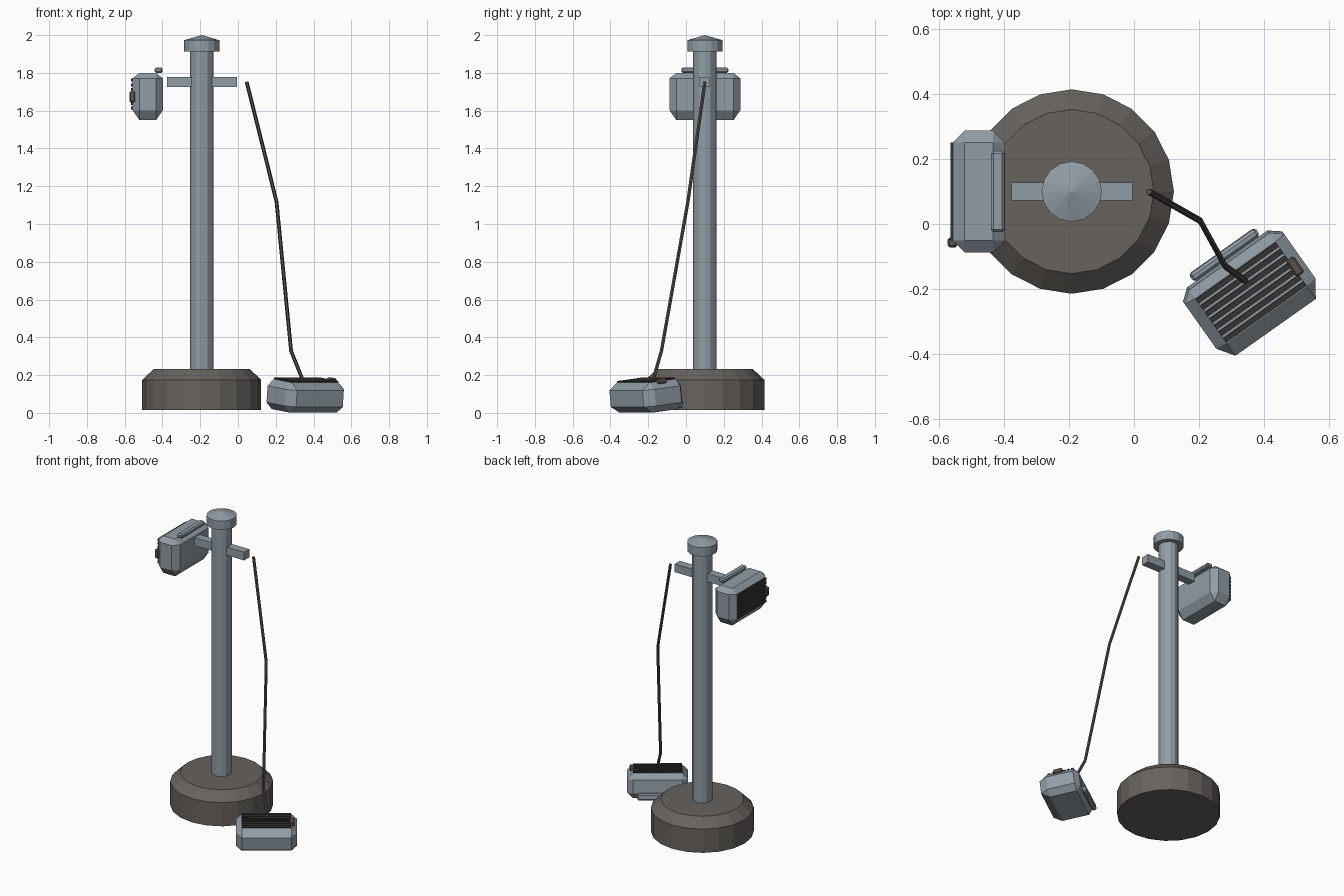
import bpy, bmesh, math
from mathutils import Matrix, Vector

if "Cube" in bpy.data.objects:
    bpy.data.objects.remove(bpy.data.objects["Cube"])


def material(name, rgb):
    m = bpy.data.materials.new(name)
    m.diffuse_color = (*rgb, 1)
    m.use_nodes = True
    m.node_tree.nodes["Principled BSDF"].inputs["Base Color"].default_value = m.diffuse_color
    return m


STEEL = material("blue_grey_steel", (0.28, 0.335, 0.38))
STONE = material("brown_grey_stone", (0.135, 0.122, 0.11))
DARK = material("dark_grille", (0.04, 0.038, 0.036))
CABLE = material("dark_cable", (0.085, 0.075, 0.067))
BROWN = material("brown_knob", (0.12, 0.095, 0.082))


def add(name, bm, mat, matrix=Matrix()):
    bmesh.ops.recalc_face_normals(bm, faces=bm.faces)
    me = bpy.data.meshes.new(name)
    bm.to_mesh(me)
    bm.free()
    me.materials.append(mat)
    ob = bpy.data.objects.new(name, me)
    ob.matrix_world = matrix
    bpy.context.collection.objects.link(ob)
    return ob


def lathe(name, profile, sides, mat):
    """Closed turned solid from (radius, z) points around the post axis."""
    bm = bmesh.new()
    rings = []
    for r, z in profile:
        rings.append([bm.verts.new((r * math.cos(2 * math.pi * i / sides),
                                    r * math.sin(2 * math.pi * i / sides), z))
                      for i in range(sides)])
    for a, b in zip(rings, rings[1:]):
        for i in range(sides):
            j = (i + 1) % sides
            bm.faces.new((a[i], a[j], b[j], b[i]))
    bm.faces.new(rings[0][::-1])
    bm.faces.new(rings[-1])
    bmesh.ops.remove_doubles(bm, verts=bm.verts, dist=0.0008)
    return add(name, bm, mat, Matrix.Translation((-0.192, 0.1, 0)))


def box(size, centre=(0, 0, 0), bevel=0):
    bm = bmesh.new()
    bmesh.ops.create_cube(bm, size=1)
    bmesh.ops.scale(bm, vec=size, verts=bm.verts)
    if bevel:
        bmesh.ops.bevel(bm, geom=bm.edges[:], offset=bevel, segments=1,
                        profile=0.5, affect='EDGES')
    bmesh.ops.translate(bm, vec=centre, verts=bm.verts)
    return bm


# Post: weighted base, pole and cap
lathe("base", [(0.315, 0.015), (0.315, 0.175), (0.253, 0.233)], 20, STONE)
lathe("pole", [(0.062, 0.22), (0.062, 1.93)], 12, STEEL)
lathe("cap", [(0.093, 1.913), (0.093, 1.973), (0.0005, 2.0)], 16, STEEL)

# Cross arm through the pole
add("cross_arm", box((0.372, 0.055, 0.055), (-0.191, 0.1, 1.752)), STEEL)


def speaker(prefix, matrix):
    """Grilled housing; the grille faces local -x and the rail sits on +z."""
    bm = box((0.16, 0.375, 0.25), bevel=0.036)
    for v in bm.verts:  # shallower chamfer on top, deeper below
        if 0.08 < abs(v.co.z) < 0.12:
            v.co.z = 0.096 if v.co.z > 0 else -0.073
    add(prefix + "_housing", bm, STEEL, matrix)
    # grille slats
    for i in range(7):
        z = -0.062 + i * 0.0247
        add(f"{prefix}_slat_{i + 1}", box((0.014, 0.302, 0.016), (-0.081, 0, z)),
            DARK, matrix)
    add(prefix + "_rail", box((0.042, 0.25, 0.028), (0.058, 0, 0.139), 0.008),
        STEEL, matrix)
    add(prefix + "_knob", box((0.03, 0.03, 0.058), (-0.082, -0.157, -0.002), 0.006),
        BROWN, matrix)


# Speaker hanging on the left, and the one fallen on its back at the right
speaker("hung", Matrix.Translation((-0.478, 0.1, 1.675)))
yaw = math.radians(125.3)
long_axis = Vector((math.sin(yaw), -math.cos(yaw), 0))
speaker("fallen", Matrix.Translation((0.362, -0.213, 0.089))
        @ Matrix.Rotation(math.radians(6.5), 4, long_axis)
        @ Matrix.Rotation(yaw, 4, 'Z') @ Matrix.Rotation(math.pi / 2, 4, 'Y'))

# Loose cable from the arm to the fallen speaker
path = [(0.046, 0.1, 1.752), (0.204, 0.01, 1.118),
        (0.281, -0.13, 0.328), (0.346, -0.177, 0.165)]
pts = [Vector(p) for p in path]
bm = bmesh.new()
rings = []
for i, p in enumerate(pts):
    d = (pts[min(i + 1, 3)] - pts[max(i - 1, 0)]).normalized()
    u = d.cross(Vector((0, 1, 0))).normalized()
    w = d.cross(u)
    rings.append([bm.verts.new(p + 0.01 * (u * math.cos(k * math.pi / 3)
                                           + w * math.sin(k * math.pi / 3)))
                  for k in range(6)])
for a, b in zip(rings, rings[1:]):
    for k in range(6):
        bm.faces.new((a[k], a[(k + 1) % 6], b[(k + 1) % 6], b[k]))
bm.faces.new(rings[0])
bm.faces.new(rings[-1])
add("cable", bm, CABLE)
